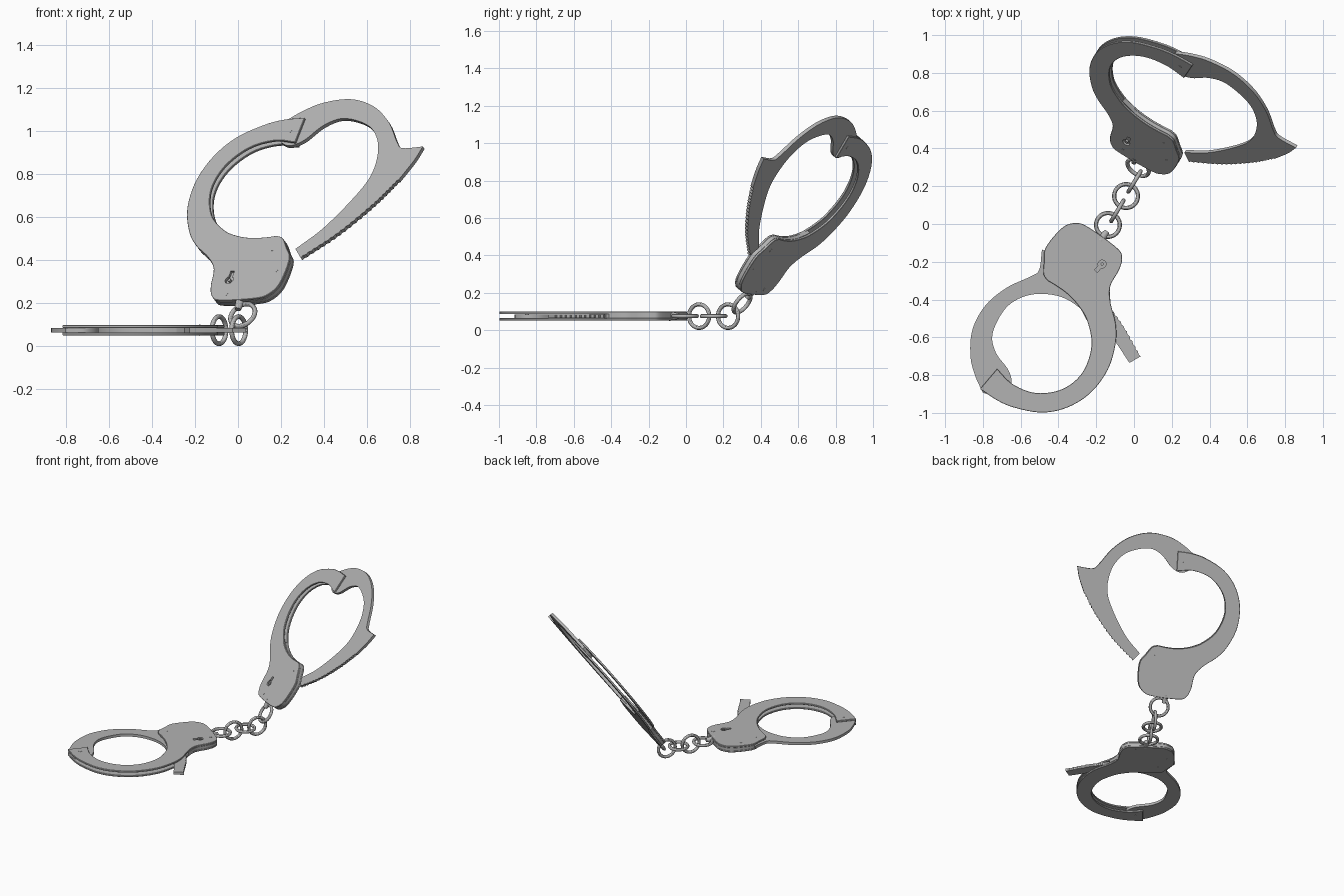
import bpy, bmesh, math
from mathutils import Matrix, Vector

if "Cube" in bpy.data.objects:
    bpy.data.objects.remove(bpy.data.objects["Cube"])

steel = bpy.data.materials.new("steel_grey")
steel.diffuse_color = (0.45, 0.45, 0.45, 1)
steel.use_nodes = True
steel.node_tree.nodes["Principled BSDF"].inputs["Base Color"].default_value = steel.diffuse_color


def curve(pts, n=6):
    """Catmull-Rom resample of an open run of points."""
    p = [Vector(q) for q in pts]
    p = [2 * p[0] - p[1]] + p + [2 * p[-1] - p[-2]]
    out = []
    for a, b, c, d in zip(p, p[1:], p[2:], p[3:]):
        for i in range(n):
            t = i / n
            out.append(0.5 * (2 * b + (c - a) * t + (2 * a - 5 * b + 4 * c - d) * t * t
                              + (3 * b - a - 3 * c + d) * t ** 3))
    return out + [p[-2]]


def outline(*runs):
    """Join smooth runs; corners stay sharp where runs meet."""
    pts = []
    for r in runs:
        for q in r:
            if not pts or (q - pts[-1]).length > 1e-4:
                pts.append(q)
    if (pts[0] - pts[-1]).length < 1e-4:
        pts.pop()
    return pts


def finish(bm, name, mat):
    bmesh.ops.recalc_face_normals(bm, faces=bm.faces)
    me = bpy.data.meshes.new(name)
    bm.to_mesh(me)
    bm.free()
    me.materials.append(steel)
    ob = bpy.data.objects.new(name, me)
    ob.matrix_world = mat
    bpy.context.collection.objects.link(ob)
    return ob


def slab(name, pts, z0, z1, mat):
    bm = bmesh.new()
    f = bm.faces.new([bm.verts.new((p[0], p[1], z0)) for p in pts])
    r = bmesh.ops.extrude_face_region(bm, geom=[f])
    bmesh.ops.translate(bm, vec=(0, 0, z1 - z0),
                        verts=[v for v in r["geom"] if isinstance(v, bmesh.types.BMVert)])
    return finish(bm, name, mat)


def cone(name, mat, r1, r2, depth, seg=20):
    bm = bmesh.new()
    bmesh.ops.create_cone(bm, cap_ends=True, segments=seg, radius1=r1, radius2=r2, depth=depth)
    return finish(bm, name, mat)


def apply(ob):
    bpy.context.view_layer.objects.active = ob
    for m in list(ob.modifiers):
        bpy.ops.object.modifier_apply(modifier=m.name)


# Cheek plate outline: lock body plus fixed half of the ring
body_edge = [(0.03, 0.335), (0.008, 0.37), (0.011, 0.439), (0.021, 0.513), (0.106, 0.614),
             (0.175, 0.640), (0.244, 0.619), (0.397, 0.508), (0.424, 0.455), (0.408, 0.392),
             (0.362, 0.307), (0.362, 0.222)]
fixed_edge = [(0.390, 0.106), (0.389, 0.0), (0.349, -0.135), (0.258, -0.258), (0.135, -0.336),
              (0.0, -0.363), (-0.143, -0.338), (-0.235, -0.300), (-0.328, -0.238)]
inner_edge = [(-0.238, -0.132), (-0.155, -0.213), (-0.03, -0.26), (0.11, -0.238), (0.215, -0.15),
              (0.262, -0.01), (0.24, 0.12), (0.195, 0.2), (0.138, 0.262), (0.08, 0.305),
              (0.03, 0.335)]
plate = outline(curve(body_edge + fixed_edge), curve(inner_edge))
core = outline(curve(body_edge), curve(inner_edge[6:]))

# Swinging arm outline, drawn in the open position, with ratchet teeth on its tail
arm_outer = [(-0.235, -0.300), (-0.335, -0.295), (-0.438, -0.270), (-0.559, -0.196),
             (-0.641, -0.076), (-0.673, 0.067), (-0.668, 0.209), (-0.680, 0.262), (-0.768, 0.323)]
arm_back = [(-0.768, 0.323), (-0.702, 0.372), (-0.599, 0.428)]
arm_tail = [(-0.599, 0.428), (-0.445, 0.480), (-0.238, 0.522), (-0.027, 0.533)]
arm_inner = [(-0.023, 0.463), (-0.184, 0.441), (-0.373, 0.374), (-0.489, 0.308), (-0.561, 0.212),
             (-0.591, 0.111), (-0.575, 0.003), (-0.490, -0.112), (-0.391, -0.142),
             (-0.277, -0.125), (-0.200, -0.150), (-0.175, -0.23), (-0.235, -0.300)]
teeth = [p + Vector((0.001, -0.006)) if i % 2 else p for i, p in enumerate(curve(arm_tail, 14))]
arm = outline(curve(arm_outer), curve(arm_back), teeth, curve(arm_inner))

HALF, GAP = 0.0235, 0.0105
PIVOT = Vector((-0.24, -0.215, 0))
KEY = Vector((0.318, 0.423, 0))


def cuff(tag, mat, swing):
    # cheek plates and solid lock core
    plates = []
    for side, z0, z1 in (("front", GAP, HALF), ("back", -HALF, -GAP)):
        ob = slab(f"{tag}_{side}_cheek_plate", plate, z0, z1, mat)
        b = ob.modifiers.new("edge", "BEVEL")
        b.width, b.segments, b.limit_method, b.angle_limit = 0.002, 1, "ANGLE", math.radians(50)
        plates.append(ob)
    apply(plates[1])
    slab(f"{tag}_lock_core", core, -GAP, GAP, mat)

    # keyhole cut through the front plate: round hole with a slot
    d = Vector((-0.65, -0.76, 0))
    s = Vector((0.76, -0.65, 0))
    a0 = math.atan2(d.y, d.x)
    hole = [KEY + 0.021 * Vector((math.cos(a0 + t), math.sin(a0 + t), 0))
            for t in [math.radians(28 + i * 304 / 20) for i in range(21)]]
    hole += [KEY + 0.05 * d + 0.010 * s * k for k in (1, -1)]
    if (hole[-2] - hole[-3]).length > (hole[-1] - hole[-3]).length:
        hole[-1], hole[-2] = hole[-2], hole[-1]
    cutter = slab("keyhole_cutter", hole, 0.008, 0.04, mat)
    cutter.hide_render = True
    m = plates[0].modifiers.new("keyhole", "BOOLEAN")
    m.operation, m.object, m.solver = "DIFFERENCE", cutter, "EXACT"
    apply(plates[0])
    bpy.data.objects.remove(cutter)
    cone(f"{tag}_key_pin", mat @ Matrix.Translation(KEY + Vector((0, 0, 0.016))), 0.008, 0.008, 0.014)

    # swinging arm turned about the hinge
    turn = Matrix.Translation(PIVOT) @ Matrix.Rotation(swing, 4, "Z") @ Matrix.Translation(-PIVOT)
    slab(f"{tag}_swing_arm", arm, -0.0098, 0.0098, mat @ turn)

    # hinge pin and flush rivets
    for i, (x, y) in enumerate([(-0.24, -0.215), (0.10, 0.53), (0.36, 0.49), (0.07, 0.40)]):
        cone(f"{tag}_rivet_{i}", mat @ Matrix.Translation((x, y, 0)), 0.011, 0.011, 2 * HALF + 0.002)

    # swivel lug that holds the chain
    ax = Vector((0.587, 0.81, 0))
    pos = Vector((0.32, 0.563, 0)) + ax * 0.012
    cone(f"{tag}_swivel_lug", mat @ Matrix.Translation(pos) @ ax.to_track_quat("Z", "Y").to_matrix().to_4x4(),
         0.026, 0.014, 0.06)


flat = Matrix.Translation((-0.487, -0.635, 0.075))
e1 = Vector((-0.8485, 0.101, -0.518)).normalized()
e2 = Vector((0.301, -0.714, -0.631))
e3 = e1.cross(e2).normalized()
e2 = e3.cross(e1)
raised = Matrix((e1, e2, e3)).transposed().to_4x4()
raised.translation = (0.112, 0.718, 0.727)
cuff("flat_cuff", flat, math.radians(-63))
cuff("raised_cuff", raised, 0)

# Chain links
across = Vector((0.857, -0.514, 0))
up = Vector((0, 0, 1))
links = [((-0.138, -0.005, 0.075), up), ((-0.088, 0.070, 0.075), across),
         ((-0.042, 0.148, 0.075), up), ((0.003, 0.225, 0.075), across),
         ((0.022, 0.300, 0.145), e3)]
for i, (c, nrm) in enumerate(links):
    bpy.ops.mesh.primitive_torus_add(major_radius=0.063, minor_radius=0.011, major_segments=40,
                                     minor_segments=12, location=c,
                                     rotation=nrm.to_track_quat("Z", "Y").to_euler())
    ob = bpy.context.object
    ob.name = f"chain_link_{i + 1}"
    ob.data.materials.append(steel)

bpy.ops.object.select_all(action="SELECT")
bpy.ops.object.shade_smooth_by_angle(angle=math.radians(30))
